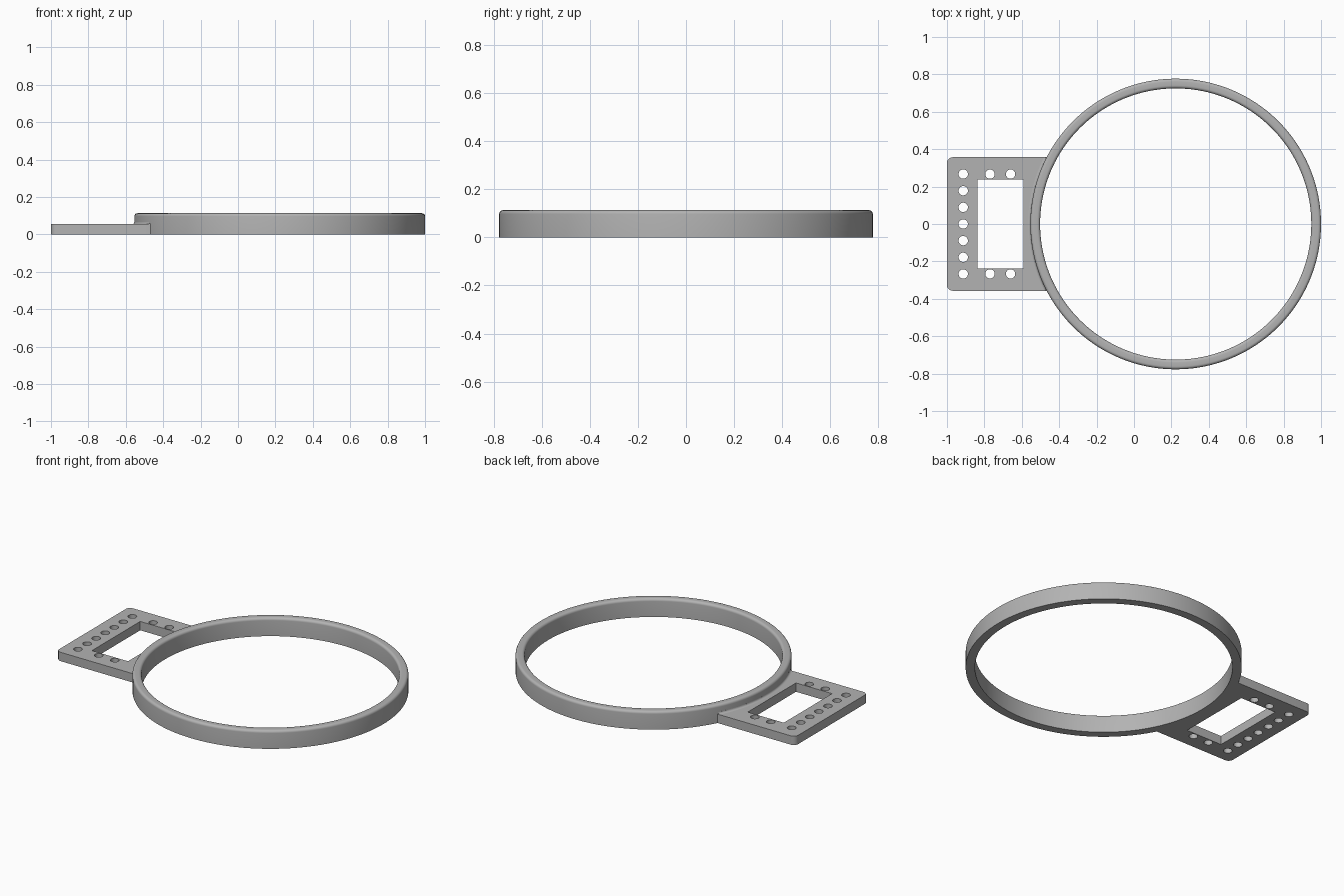
import bpy, bmesh
from math import cos, sin, pi, asin, radians

cube = bpy.data.objects.get("Cube")
if cube:
    bpy.data.objects.remove(cube)

CX, R_OUT, R_IN, RING_H = 0.223, 0.777, 0.725, 0.113
PLATE_H, HALF_W, SEGS = 0.055, 0.357, 160

grey = bpy.data.materials.new("plain grey")
grey.use_nodes = True
grey.diffuse_color = (0.45, 0.45, 0.45, 1)
grey.node_tree.nodes["Principled BSDF"].inputs["Base Color"].default_value = (0.45, 0.45, 0.45, 1)


def arc(cx, cy, r, a0, a1, n):
    return [(cx + r * cos(a0 + (a1 - a0) * i / n),
             cy + r * sin(a0 + (a1 - a0) * i / n)) for i in range(n + 1)]


def finish(obj):
    bpy.ops.object.select_all(action='DESELECT')
    obj.select_set(True)
    bpy.context.view_layer.objects.active = obj
    if obj.type == 'CURVE':
        bpy.ops.object.convert(target='MESH')
    bpy.ops.object.shade_smooth_by_angle(angle=radians(30))


def sweep(name, profile, a0, a1, n):
    """Revolve a closed (radius, z) profile about the ring axis."""
    full = abs(a1 - a0 - 2 * pi) < 1e-6
    bm = bmesh.new()
    rows = []
    for i in range(n if full else n + 1):
        a = a0 + (a1 - a0) * i / n
        rows.append([bm.verts.new((CX + r * cos(a), r * sin(a), z)) for r, z in profile])
    m = len(profile)
    for i in range(n):
        p, q = rows[i], rows[(i + 1) % len(rows)]
        for j in range(m):
            k = (j + 1) % m
            bm.faces.new((p[j], q[j], q[k], p[k]))
    if not full:
        bm.faces.new(rows[0])
        bm.faces.new(rows[-1][::-1])
    bmesh.ops.recalc_face_normals(bm, faces=bm.faces)
    mesh = bpy.data.meshes.new(name)
    bm.to_mesh(mesh)
    bm.free()
    mesh.materials.append(grey)
    obj = bpy.data.objects.new(name, mesh)
    bpy.context.collection.objects.link(obj)
    finish(obj)


# Ring with both top edges rounded
f = 0.016
ring = [(R_IN, 0), (R_OUT, 0)]
ring += arc(R_OUT - f, RING_H - f, f, 0, pi / 2, 6)
ring += arc(R_IN + f, RING_H - f, f, pi / 2, pi, 6)
sweep("hoop_ring", ring, 0, 2 * pi, SEGS)

# Small fillet where the plate meets the ring
g = 0.012
half = asin(HALF_W / (R_OUT + g))
fillet = [(R_OUT - 0.004, PLATE_H - 0.004), (R_OUT + g, PLATE_H - 0.004)]
fillet += arc(R_OUT + g, PLATE_H + g, g, 1.5 * pi, pi, 5)
fillet.append((R_OUT - 0.004, PLATE_H + g))
sweep("joint_fillet", fillet, pi - half, pi + half, 40)

# Mounting plate outline: rounded outer corners, curved edge against the ring
c = 0.03
tip = asin(HALF_W / (R_OUT - 0.002))
outline = arc(CX, 0, R_OUT - 0.002, pi + tip, pi - tip, 40)
outline += arc(-1 + c, HALF_W - c, c, pi / 2, pi, 6)
outline += arc(-1 + c, -HALF_W + c, c, pi, 1.5 * pi, 6)
window = [(x, y) for x, y in ((-0.838, -0.237), (-0.59, -0.237), (-0.59, 0.237), (-0.838, 0.237))]

# Screw holes: a column along the outer edge and pairs on each arm
HOLE_Y = 0.267
centres = [(-0.913, HOLE_Y * i / 3) for i in range(-3, 4)]
centres += [(x, s * HOLE_Y) for x in (-0.77, -0.66) for s in (-1, 1)]
loops = [outline, window] + [arc(x, y, 0.025, 0, 2 * pi, 24)[:-1] for x, y in centres]

curve = bpy.data.curves.new("mounting_plate", 'CURVE')
curve.dimensions = '2D'
curve.fill_mode = 'BOTH'
curve.extrude = PLATE_H / 2
for loop in loops:
    spline = curve.splines.new('POLY')
    spline.points.add(len(loop) - 1)
    for point, (x, y) in zip(spline.points, loop):
        point.co = (x, y, 0, 1)
    spline.use_cyclic_u = True
curve.materials.append(grey)
plate = bpy.data.objects.new("mounting_plate", curve)
plate.location.z = PLATE_H / 2
bpy.context.collection.objects.link(plate)
finish(plate)
